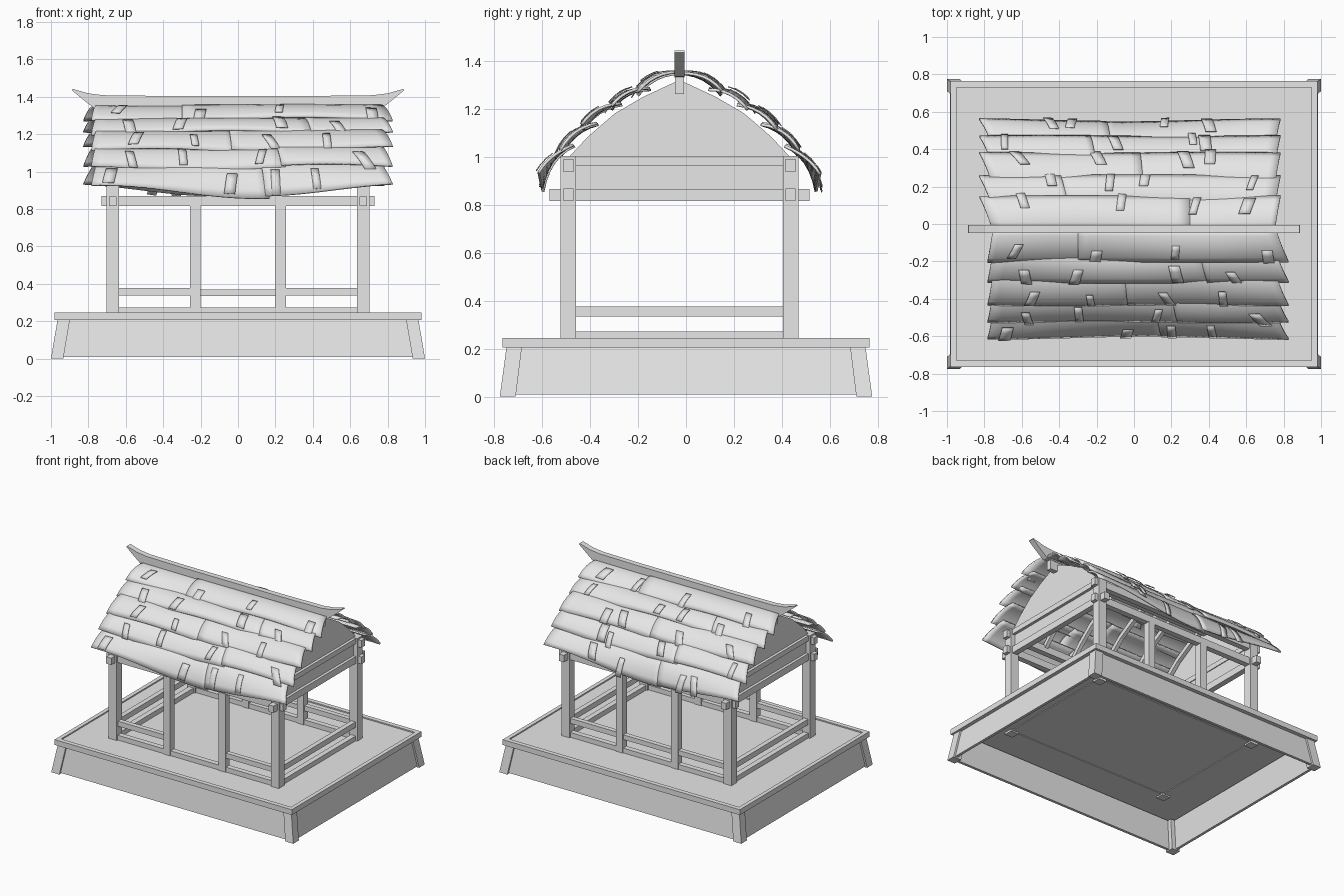
import bpy, bmesh, math, random
from mathutils import Vector

random.seed(4)
cube = bpy.data.objects.get("Cube")
if cube:
    bpy.data.objects.remove(cube, do_unlink=True)

YC = -0.027          # centre line of the pavilion on its platform
PX, PY = 0.67, 0.463  # corner post centres

grey = bpy.data.materials.new("pale_grey")
grey.use_nodes = True
grey.diffuse_color = (0.8, 0.8, 0.8, 1)
grey.node_tree.nodes["Principled BSDF"].inputs["Base Color"].default_value = (0.8, 0.8, 0.8, 1)


def finish(name, bm, origin=(0, 0, 0), normals=True):
    if normals:
        bmesh.ops.recalc_face_normals(bm, faces=bm.faces)
    mesh = bpy.data.meshes.new(name)
    bm.to_mesh(mesh)
    bm.free()
    mesh.materials.append(grey)
    obj = bpy.data.objects.new(name, mesh)
    obj.location = origin
    bpy.context.collection.objects.link(obj)
    return obj


def prism(name, ring_a, ring_b, origin=(0, 0, 0)):
    """Solid between two matching rings of points."""
    bm = bmesh.new()
    a = [bm.verts.new(p) for p in ring_a]
    b = [bm.verts.new(p) for p in ring_b]
    bm.faces.new(a)
    bm.faces.new(b)
    for i in range(len(a)):
        j = (i + 1) % len(a)
        bm.faces.new((a[i], a[j], b[j], b[i]))
    return finish(name, bm, origin)


def rect(x0, x1, y0, y1, z):
    return [(x0, y0, z), (x1, y0, z), (x1, y1, z), (x0, y1, z)]


def box(name, x0, x1, y0, y1, z0, z1):
    return prism(name, rect(x0, x1, y0, y1, z0), rect(x0, x1, y0, y1, z1))


def beam(name, x, y, z0, z1, half_x, half_y):
    return box(name, x - half_x, x + half_x, y - half_y, y + half_y, z0, z1)


def along_x(name, pts, x0, x1):
    return prism(name, [(x0, y, z) for y, z in pts], [(x1, y, z) for y, z in pts], (0, YC, 0))


# Platform: floor, raised rim, splayed legs and sloping skirts
box("floor", -0.96, 0.96, -0.745, 0.745, 0.215, 0.236)
for s in (-1, 1):
    beam("rim_long", 0, s * 0.748, 0.205, 0.245, 0.98, 0.017)
    beam("rim_short", s * 0.965, 0, 0.205, 0.245, 0.015, 0.731)
    prism("skirt_long", rect(-0.94, 0.94, s * 0.762, s * 0.742, 0.008),
          rect(-0.91, 0.91, s * 0.735, s * 0.715, 0.207))
    prism("skirt_short", rect(s * 0.985, s * 0.965, -0.72, 0.72, 0.008),
          rect(s * 0.952, s * 0.932, -0.695, 0.695, 0.207))
    for t in (-1, 1):
        prism("platform_leg", rect(s * 1.0, s * 0.934, t * 0.776, t * 0.71, 0),
              rect(s * 0.965, s * 0.899, t * 0.748, t * 0.684, 0.207))

# Posts, rails and beams
for s in (-1, 1):
    y = YC + s * PY
    for x in (-PX, PX):
        beam("corner_post", x, y, 0.2, 1.003, 0.033, 0.032)
    for x in (-0.228, 0.228):
        beam("middle_post", x, y, 0.22, 0.82, 0.028, 0.026)
    beam("long_beam_lower", 0, y, 0.815, 0.868, 0.73, 0.021)
    beam("long_beam_upper", 0, y, 0.937, 0.99, 0.73, 0.021)
    beam("sill_rail_long", 0, y, 0.21, 0.272, PX, 0.02)
    for x in (-0.45, 0.45):
        beam("hand_rail_long", x, y, 0.338, 0.376, 0.215, 0.018)
    if s > 0:
        beam("hand_rail_middle", 0, y, 0.335, 0.37, 0.22, 0.018)
    beam("sill_rail_side", s * PX, YC, 0.21, 0.272, 0.02, PY)
    beam("hand_rail_side", s * PX, YC, 0.335, 0.376, 0.018, PY)
    beam("tie_beam_lower", s * PX, YC, 0.815, 0.866, 0.021, 0.542)
    beam("tie_beam_upper", s * PX, YC, 0.962, 1.0, 0.021, PY)

# Gable boards and rafters follow the underside of the roof
under = [(0, 1.32), (0.15, 1.25), (0.27, 1.18), (0.38, 1.085), (0.46, 1.0)]
gable = [(0.45, 0.85)] + [(d, z) for d, z in reversed(under)]
gable += [(-d, z) for d, z in under[1:]] + [(-0.45, 0.85)]
for s in (-1, 1):
    along_x("gable_board", gable, s * 0.655, s * 0.67)
    strip = [(s * d, z) for d, z in under] + [(s * (d - 0.015), z - 0.03) for d, z in reversed(under[1:])]
    strip.append((0, 1.285))
    for x in (-0.63, -0.38, -0.13, 0.13, 0.38, 0.63):
        along_x("rafter", strip, x - 0.014, x + 0.014)

# Ridge beam and upswept ridge board
box("ridge_beam", -0.73, 0.73, YC - 0.018, YC + 0.018, 1.262, 1.34)
half = [(0.7, 1.33), (0.765, 1.335), (0.82, 1.378), (0.888, 1.434),
        (0.885, 1.442), (0.8, 1.418), (0.72, 1.408), (0.4, 1.404)]
outline = half + [(-x, z) for x, z in reversed(half)]
prism("ridge_board", [(x, YC - 0.021, z) for x, z in outline],
      [(x, YC + 0.021, z) for x, z in outline])

# Thatch rows: (distance from ridge, height) at the upper edge and at the tip
rows = [((0.0, 1.352), (0.18, 1.272)),
        ((0.12, 1.285), (0.29, 1.212)),
        ((0.24, 1.222), (0.41, 1.115)),
        ((0.34, 1.14), (0.5, 1.02)),
        ((0.44, 1.05), (0.583, 0.893))]


def thatch_point(k, x, v, lift=0.0):
    """Point on row k; x runs along the ridge, v from upper edge to tip."""
    (d0, z0), (d1, z1) = rows[k]
    n = Vector((z0 - z1, d1 - d0)).normalized()
    wave = math.sin(x * 5 + k * 1.9) * 0.01
    if k == len(rows) - 1:
        wave = -0.03 * math.cos((x - 0.08) * 4) * v
    bulge = 0.1 * v * (1 - v) + lift + 0.35 * wave * v
    d = d0 + (d1 - d0) * v + n.x * bulge
    z = z0 + (z1 - z0) * v + n.y * bulge + wave * v
    return Vector((x * (1 + 0.065 * v) + 0.02 * v, -d, z))


def sheet(bm, k, x0, x1, v0, v1, nx, nv, lift, lean=0.0):
    grid = [[bm.verts.new(thatch_point(k, x0 + (x1 - x0) * i / nx + lean * j / nv,
                                       v0 + (v1 - v0) * j / nv, lift))
             for i in range(nx + 1)] for j in range(nv + 1)]
    for j in range(nv):
        for i in range(nx):
            bm.faces.new((grid[j][i], grid[j + 1][i], grid[j + 1][i + 1], grid[j][i + 1]))


def thatch_object(name, bm, turn, thickness):
    obj = finish(name, bm, (0, YC, 0), normals=False)
    obj.rotation_euler.z = turn
    mod = obj.modifiers.new("thickness", 'SOLIDIFY')
    mod.thickness = thickness
    mod.offset = -1
    bpy.ops.object.select_all(action='DESELECT')
    obj.select_set(True)
    bpy.context.view_layer.objects.active = obj
    bpy.ops.object.shade_smooth_by_angle(angle=math.radians(35))


seams = (-0.3, 0.35, -0.05, 0.2, 0.12)
for side, turn in (("front", 0.0), ("back", math.pi)):
    for k, seam in enumerate(seams):
        bm = bmesh.new()
        sheet(bm, k, -0.755, seam + 0.02, 0, 1, 16, 6, 0.0)
        sheet(bm, k, seam, 0.76, 0, 0.97, 16, 6, 0.007)
        thatch_object(side + "_thatch_row", bm, turn, 0.012)
    # Loose straw slips lying on the rows
    bm = bmesh.new()
    for k in range(len(rows)):
        for x in (-0.55, -0.2, 0.18, 0.52):
            x += random.uniform(-0.15, 0.15)
            start = random.uniform(0.35, 0.6)
            sheet(bm, k, x, x + random.uniform(0.035, 0.06), start, start + random.uniform(0.4, 0.6),
                  1, 3, 0.014, random.uniform(-0.035, 0.035))
    thatch_object(side + "_straw_slips", bm, turn, 0.004)
